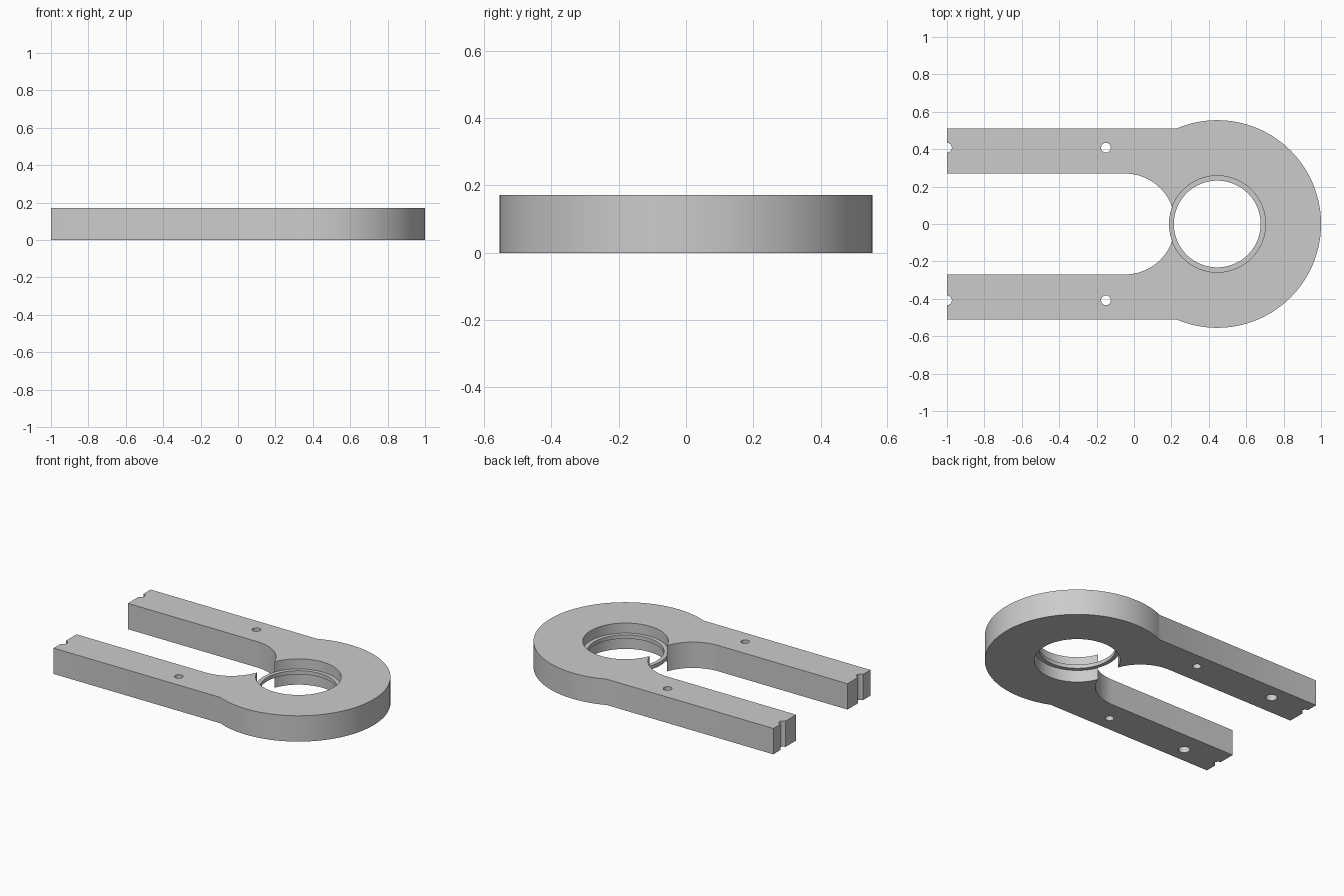
import bpy, bmesh
from math import pi, sin, cos, sqrt, asin, radians

if "Cube" in bpy.data.objects:
    bpy.data.objects.remove(bpy.data.objects["Cube"])

H = 0.172                      # plate thickness
HEAD_X, HEAD_R = 0.445, 0.555  # round head
BORE_R, LIP_R = 0.258, 0.232   # bore and its inner lip
SLOT_X, SLOT_R = -0.05, 0.27   # rounded slot between the arms
ARM_Y, HOLE_Y, HOLE_R = 0.51, 0.408, 0.026


def arc(cx, cy, r, a0, a1, n):
    return [(cx + r * cos(a0 + (a1 - a0) * i / n),
             cy + r * sin(a0 + (a1 - a0) * i / n)) for i in range(n + 1)]


def make_object(name, bm):
    bmesh.ops.recalc_face_normals(bm, faces=bm.faces)
    me = bpy.data.meshes.new(name)
    bm.to_mesh(me)
    bm.free()
    ob = bpy.data.objects.new(name, me)
    bpy.context.collection.objects.link(ob)
    return ob


def prism(name, pts, z0, z1):
    bm = bmesh.new()
    lo = [bm.verts.new((x, y, z0)) for x, y in pts]
    hi = [bm.verts.new((x, y, z1)) for x, y in pts]
    bm.faces.new(lo[::-1])
    bm.faces.new(hi)
    n = len(pts)
    for i in range(n):
        j = (i + 1) % n
        bm.faces.new((lo[i], lo[j], hi[j], hi[i]))
    return make_object(name, bm)


def smooth(ob):
    bpy.ops.object.select_all(action='DESELECT')
    bpy.context.view_layer.objects.active = ob
    ob.select_set(True)
    bpy.ops.object.shade_smooth_by_angle(angle=radians(30))


# Fork plate: half outline, mirrored; the slot breaks into the bore
d = HEAD_X - SLOT_X
a = (d * d + SLOT_R ** 2 - BORE_R ** 2) / (2 * d)
h = sqrt(SLOT_R ** 2 - a * a)
half = arc(HEAD_X, 0, HEAD_R, 0, pi - asin(ARM_Y / HEAD_R), 48)
half += [(-1, ARM_Y)]
half += arc(-1, HOLE_Y, HOLE_R, pi / 2, -pi / 2, 12)
half += [(-1, SLOT_R)]
half += arc(SLOT_X, 0, SLOT_R, pi / 2, asin(h / SLOT_R), 20)
half += arc(HEAD_X, 0, BORE_R, pi - asin(h / BORE_R), 0, 44)[1:]
outline = half + [(x, -y) for x, y in half[-2:0:-1]]
plate = prism("fork_plate", outline, 0, H)

# Screw holes through the arms and blind pin holes underneath
for side in (1, -1):
    for name, x, r, z0, z1 in (("screw_hole", -0.15, HOLE_R, -0.1, H + 0.1),
                               ("pin_hole", -0.735, 0.035, -0.1, 0.1)):
        cutter = prism(name + "_cutter",
                       arc(x, side * HOLE_Y, r, 0, 2 * pi, 24)[:-1], z0, z1)
        mod = plate.modifiers.new(name, 'BOOLEAN')
        mod.operation = 'DIFFERENCE'
        mod.solver = 'EXACT'
        mod.object = cutter
        bpy.context.view_layer.objects.active = plate
        bpy.ops.object.modifier_apply(modifier=mod.name)
        bpy.data.objects.remove(cutter, do_unlink=True)
smooth(plate)

# Thin lip ring halfway up the bore, bridging the gap
N = 96
section = [(LIP_R, 0.08), (BORE_R, 0.08), (BORE_R, 0.105), (LIP_R, 0.105)]
bm = bmesh.new()
rings = [[bm.verts.new((HEAD_X + r * cos(2 * pi * i / N), r * sin(2 * pi * i / N), z))
          for r, z in section] for i in range(N)]
for i in range(N):
    p, q = rings[i], rings[(i + 1) % N]
    for k in range(4):
        m = (k + 1) % 4
        bm.faces.new((p[k], q[k], q[m], p[m]))
smooth(make_object("bore_lip", bm))
